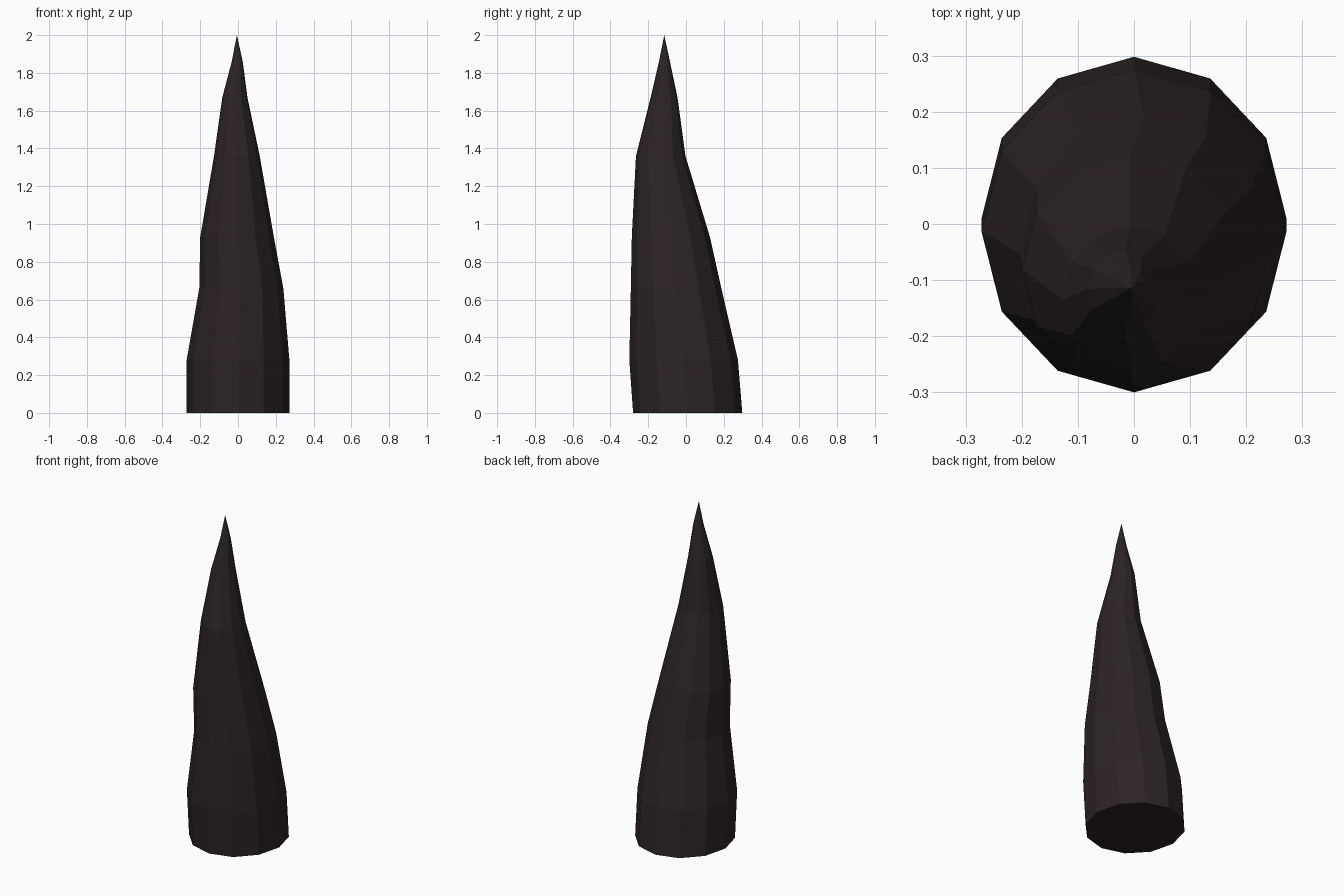
import bpy, bmesh, math

if "Cube" in bpy.data.objects:
    bpy.data.objects.remove(bpy.data.objects["Cube"])

# Dark horn material
mat = bpy.data.materials.new("dark brown horn")
mat.diffuse_color = (0.026, 0.0175, 0.0175, 1)
mat.use_nodes = True
mat.node_tree.nodes["Principled BSDF"].inputs["Base Color"].default_value = mat.diffuse_color

# Cross-sections: height, x min, x max, y min, y max
RINGS = [
    (0.00, -0.272, 0.272, -0.28, 0.298),
    (0.28, -0.272, 0.272, -0.30, 0.275),
    (0.66, -0.205, 0.24, -0.292, 0.187),
    (0.93, -0.20, 0.19, -0.287, 0.127),
    (1.36, -0.127, 0.115, -0.265, -0.003),
    (1.67, -0.083, 0.05, -0.187, -0.045),
    (1.86, -0.033, 0.025, -0.143, -0.085),
]
TIP = (-0.006, -0.115, 2.0)
SIDES = 12

# Horn: bent twelve-sided spike lofted through the rings
bm = bmesh.new()
rings = []
for z, x0, x1, y0, y1 in RINGS:
    ring = []
    for i in range(SIDES):
        a = 2 * math.pi * i / SIDES
        ring.append(bm.verts.new(((x0 + x1) / 2 + (x1 - x0) / 2 * math.cos(a),
                                  (y0 + y1) / 2 + (y1 - y0) / 2 * math.sin(a), z)))
    rings.append(ring)
tip = bm.verts.new(TIP)
for i in range(SIDES):
    j = (i + 1) % SIDES
    for low, high in zip(rings, rings[1:]):
        bm.faces.new((low[i], low[j], high[j], high[i]))
    bm.faces.new((rings[-1][i], rings[-1][j], tip))
bm.faces.new(rings[0][::-1])
bmesh.ops.recalc_face_normals(bm, faces=bm.faces)

mesh = bpy.data.meshes.new("horn")
bm.to_mesh(mesh)
bm.free()
mesh.materials.append(mat)
bpy.context.collection.objects.link(bpy.data.objects.new("horn", mesh))
